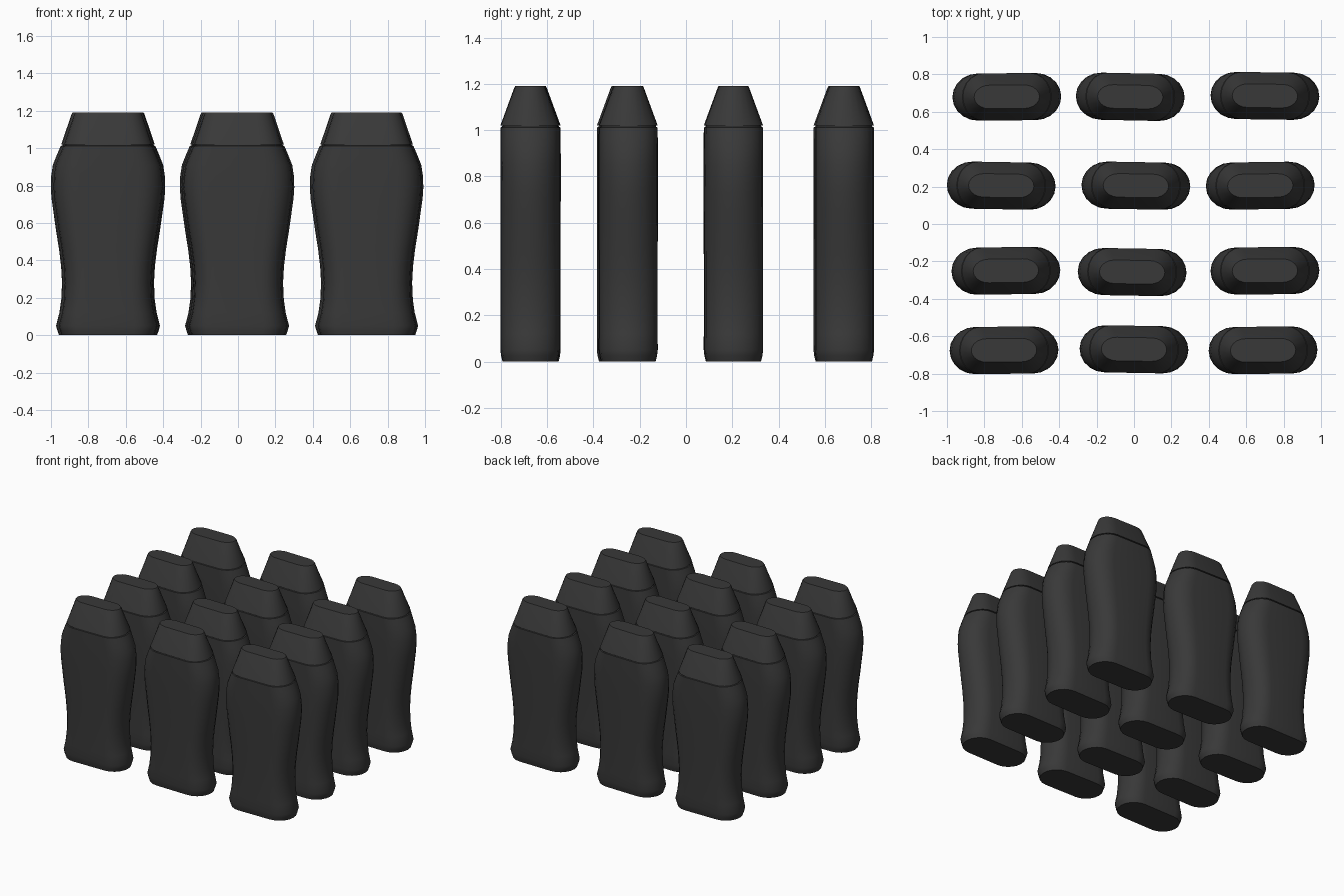
import bpy, bmesh, math

cube = bpy.data.objects.get("Cube")
if cube:
    bpy.data.objects.remove(cube, do_unlink=True)

charcoal = bpy.data.materials.new("charcoal plastic")
charcoal.use_nodes = True
COLOR = (0.04, 0.04, 0.04, 1)
charcoal.diffuse_color = COLOR
charcoal.node_tree.nodes["Principled BSDF"].inputs["Base Color"].default_value = COLOR


def section(half_w, half_d, z, steps=10):
    """Flat-sided oval whose ends scale with the width."""
    straight = half_w * 0.53
    pts = []
    for side in (0, 1):
        for i in range(steps + 1):
            a = -math.pi / 2 + math.pi * (side + i / steps)
            shift = straight if side == 0 else -straight
            pts.append((shift + (half_w - straight) * math.cos(a),
                        half_d * math.sin(a), z))
    return pts


def loft(name, profile):
    """Skin a stack of (height, half width, half depth) sections."""
    bm = bmesh.new()
    rings = [[bm.verts.new(p) for p in section(w, d, z)] for z, w, d in profile]
    n = len(rings[0])
    for low, high in zip(rings, rings[1:]):
        for i in range(n):
            j = (i + 1) % n
            bm.faces.new((low[i], low[j], high[j], high[i]))
    bm.faces.new(rings[0][::-1])
    bm.faces.new(rings[-1])
    mesh = bpy.data.meshes.new(name)
    bm.to_mesh(mesh)
    bm.free()
    mesh.materials.append(charcoal)
    obj = bpy.data.objects.new(name, mesh)
    bpy.context.collection.objects.link(obj)
    bpy.ops.object.select_all(action="DESELECT")
    bpy.context.view_layer.objects.active = obj
    obj.select_set(True)
    bpy.ops.object.shade_smooth_by_angle(angle=math.radians(32))
    return obj


# Waisted body with a chamfered foot and a recessed neck under the cap
body = loft("bottle_body", [
    (0, 0.247, 0.117), (0.025, 0.256, 0.123), (0.05, 0.263, 0.126),
    (0.12, 0.245, 0.126), (0.19, 0.235, 0.126), (0.28, 0.231, 0.126),
    (0.37, 0.236, 0.126), (0.46, 0.247, 0.126), (0.56, 0.263, 0.126),
    (0.66, 0.277, 0.126), (0.73, 0.287, 0.126), (0.79, 0.291, 0.126),
    (0.85, 0.289, 0.126), (0.91, 0.280, 0.126), (0.97, 0.256, 0.126),
    (1.012, 0.238, 0.126), (1.014, 0.230, 0.119), (1.03, 0.226, 0.115)])

# Tapered flat-topped cap
cap = loft("bottle_cap", [
    (1.02, 0.235, 0.126), (1.182, 0.180, 0.067), (1.19, 0.175, 0.063)])

# Hand-placed grid of bottles: x, y, turn in degrees
LAYOUT = [
    (-0.68, 0.68, 0.5), (-0.02, 0.68, -1.2), (0.70, 0.685, -0.8),
    (-0.71, 0.205, -1), (0.01, 0.205, -1), (0.675, 0.205, 0.8),
    (-0.685, -0.25, 0.8), (-0.01, -0.257, -1), (0.70, -0.25, 0.5),
    (-0.695, -0.675, 0.6), (0.0, -0.67, -1), (0.69, -0.675, 0.6)]
for k, (x, y, turn) in enumerate(LAYOUT):
    for part in (body, cap):
        obj = part
        if k:
            obj = bpy.data.objects.new(part.name, part.data)
            bpy.context.collection.objects.link(obj)
        obj.location = (x, y, 0)
        obj.rotation_euler.z = math.radians(turn)
